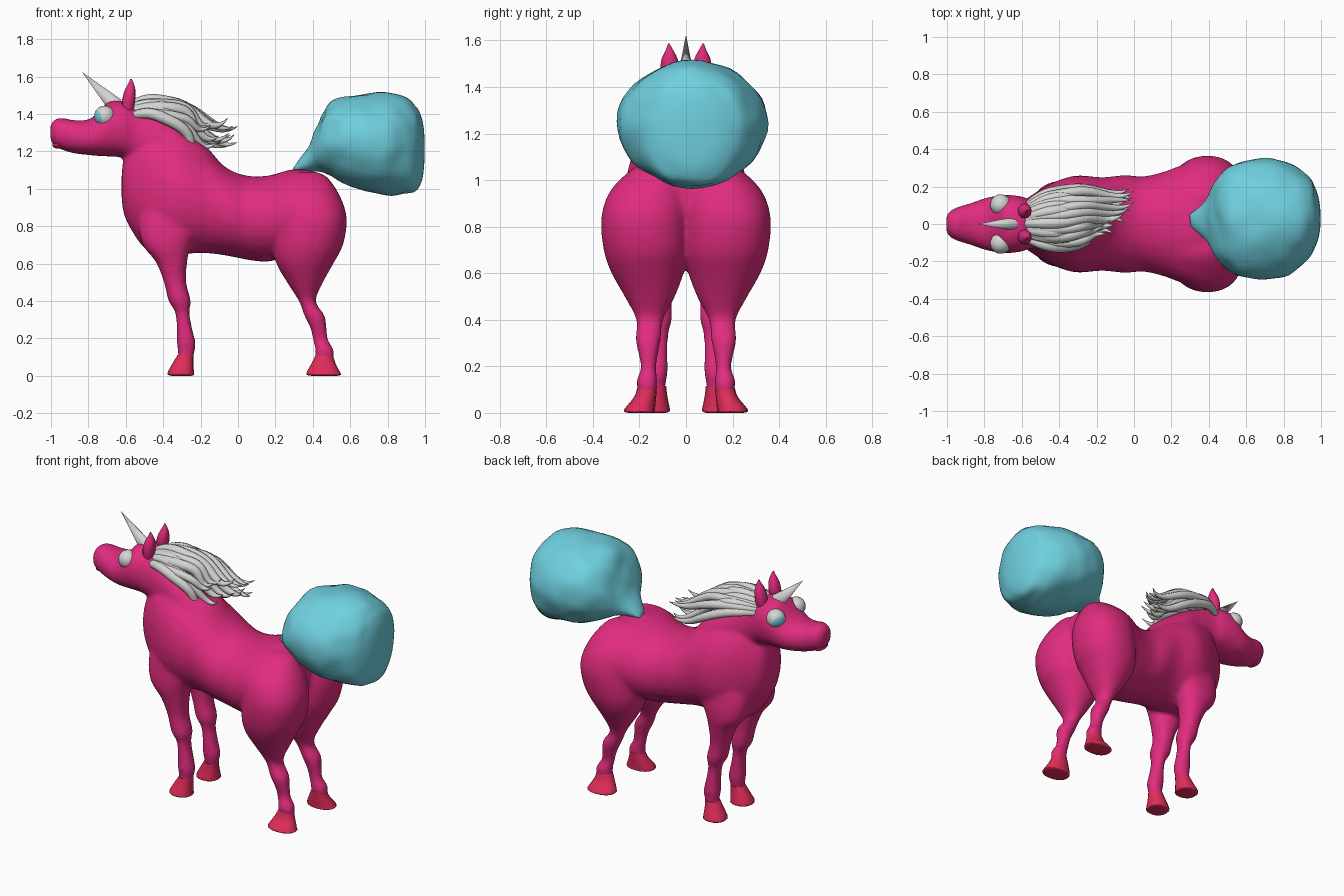
import bpy, bmesh, math, random
from mathutils import Vector, Matrix, noise

random.seed(11)
if "Cube" in bpy.data.objects:
    bpy.data.objects.remove(bpy.data.objects["Cube"], do_unlink=True)


def material(name, *rgb):
    m = bpy.data.materials.new(name)
    m.use_nodes = True
    m.diffuse_color = (*rgb, 1)
    bsdf = next(n for n in m.node_tree.nodes if n.type == 'BSDF_PRINCIPLED')
    bsdf.inputs["Base Color"].default_value = (*rgb, 1)
    return m


PINK = material("pink coat", 0.75, 0.025, 0.21)
RED = material("red hoof", 0.74, 0.025, 0.1)
BLUE = material("sky blue", 0.16, 0.63, 0.74)
WHITE = material("pale grey", 0.66, 0.66, 0.65)


def refine(secs, steps=4):
    """Catmull-Rom interpolation between sections."""
    out = []
    for i in range(len(secs) - 1):
        p0, p1 = secs[max(i - 1, 0)], secs[i]
        p2, p3 = secs[i + 1], secs[min(i + 2, len(secs) - 1)]
        for k in range(steps):
            t = k / steps
            out.append([0.5 * (2 * b + (c - a) * t + (2 * a - 5 * b + 4 * c - d) * t * t
                               + (3 * b - a - 3 * c + d) * t ** 3)
                        for a, b, c, d in zip(p0, p1, p2, p3)])
    return out + [secs[-1]]


def loft(bm, axis, secs, side=1, n=28, power=2.2):
    """Skin rounded sections (position, a0, a1, b0, b1) along x or z."""
    rings = []
    for c, a0, a1, b0, b1 in refine(secs):
        ring = []
        for i in range(n):
            w = math.tau * i / n
            u, v = math.cos(w), math.sin(w)
            u = math.copysign(abs(u) ** (2 / power), u)
            v = math.copysign(abs(v) ** (2 / power), v)
            a = (a0 + a1) / 2 + u * (a1 - a0) / 2
            b = (b0 + b1) / 2 + v * (b1 - b0) / 2
            ring.append(bm.verts.new((c, a, b) if axis == 'x' else (a, side * b, c)))
        rings.append(ring)
    for r, q in zip(rings, rings[1:]):
        for i in range(n):
            j = (i + 1) % n
            bm.faces.new((r[i], r[j], q[j], q[i]))
    bm.faces.new(rings[0])
    bm.faces.new(rings[-1])


def finish(bm, name, *mats, angle=50):
    bmesh.ops.recalc_face_normals(bm, faces=bm.faces)
    me = bpy.data.meshes.new(name)
    bm.to_mesh(me)
    bm.free()
    ob = bpy.data.objects.new(name, me)
    bpy.context.collection.objects.link(ob)
    for m in mats:
        me.materials.append(m)
    bpy.ops.object.select_all(action='DESELECT')
    ob.select_set(True)
    bpy.context.view_layer.objects.active = ob
    bpy.ops.object.shade_smooth_by_angle(angle=math.radians(angle))
    return ob


def along_x(rows):
    """Symmetric sections from (x, bottom, top, half width)."""
    return [(x, -w, w, lo, hi) for x, lo, hi, w in rows]


# Coat: torso, neck with head, and legs fused into one smooth skin
bm = bmesh.new()
loft(bm, 'x', along_x([
    (-.622, .94, 1.08, .05), (-.598, .83, 1.2, .115), (-.5, .68, 1.31, .185),
    (-.4, .64, 1.3, .235), (-.3, .65, 1.27, .26), (-.17, .655, 1.2, .25),
    (-.05, .64, 1.105, .262), (.05, .62, 1.07, .255), (.16, .61, 1.07, .28),
    (.27, .64, 1.1, .32), (.34, .68, 1.105, .32), (.41, .73, 1.09, .25), (.47, .8, 1.05, .15),
    (.505, .88, 1.0, .07)]), power=2.05)
loft(bm, 'x', along_x([
    (-1.003, 1.265, 1.34, .042), (-.985, 1.23, 1.367, .07), (-.945, 1.21, 1.38, .09),
    (-.88, 1.19, 1.367, .11), (-.8, 1.18, 1.37, .138), (-.745, 1.175, 1.412, .15),
    (-.69, 1.172, 1.467, .156), (-.61, 1.165, 1.47, .15), (-.54, 1.13, 1.445, .13),
    (-.42, 1.05, 1.395, .14), (-.3, 1.0, 1.322, .16), (-.17, .95, 1.225, .14), (-.08, .9, 1.12, .1)]))
HIND = [(1.09, .31, .42, .08, .15), (1.06, .24, .48, .03, .215), (.96, .21, .546, -.01, .322),
        (.84, .21, .582, -.014, .364), (.7, .19, .562, -.012, .354), (.6, .205, .51, .01, .32),
        (.5, .262, .455, .047, .264), (.4, .325, .416, .097, .214), (.32, .355, .465, .107, .218),
        (.25, .388, .474, .12, .204), (.19, .4, .483, .128, .194), (.14, .413, .512, .122, .213),
        (.08, .41, .515, .13, .205)]
FORE = [(1.0, -.48, -.2, .06, .2), (.83, -.53, -.19, .03, .225), (.7, -.51, -.25, .04, .23),
        (.61, -.44, -.271, .05, .212),
        (.5, -.396, -.277, .06, .192), (.4, -.372, -.252, .06, .19), (.34, -.336, -.26, .075, .174),
        (.25, -.328, -.244, .078, .174), (.17, -.328, -.225, .078, .177), (.12, -.32, -.234, .088, .17),
        (.07, -.325, -.24, .09, .175)]
for side in (1, -1):
    loft(bm, 'z', HIND, side)
    loft(bm, 'z', FORE, side)
coat = finish(bm, "coat", PINK)
mod = coat.modifiers.new("fuse", 'REMESH')
mod.mode = 'VOXEL'
mod.voxel_size = 0.011
mod.use_smooth_shade = True
mod = coat.modifiers.new("soften", 'SMOOTH')
mod.factor = 0.5
mod.iterations = 16

# Hooves, flared towards the ground
HIND_HOOF = [(.115, .417, .507, .125, .208), (.07, .395, .52, .128, .222),
             (.02, .368, .545, .133, .262), (.005, .37, .55, .135, .264), (0, .39, .53, .15, .245)]
FORE_HOOF = [(.115, -.32, -.238, .085, .172), (.07, -.348, -.238, .08, .185),
             (.02, -.375, -.236, .07, .205), (.005, -.374, -.235, .072, .203), (0, -.355, -.25, .09, .185)]
for side, word in ((1, "left"), (-1, "right")):
    for part, secs in (("hind", HIND_HOOF), ("front", FORE_HOOF)):
        bm = bmesh.new()
        loft(bm, 'z', secs, side, n=16)
        finish(bm, f"{part}_hoof_{word}", RED)

# Lower lip
bm = bmesh.new()
bmesh.ops.create_uvsphere(bm, u_segments=16, v_segments=10, radius=1,
                          matrix=Matrix.Translation((-.963, 0, 1.236)) @ Matrix.Diagonal((.03, .058, .022, 1)))
finish(bm, "lower_lip", RED)

# Bushy ball tail, gently lumpy
bm = bmesh.new()
loft(bm, 'x', [
    (.3, -.01, .05, 1.09, 1.115), (.36, -.07, .1, 1.09, 1.2), (.42, -.14, .2, 1.09, 1.33),
    (.48, -.225, .285, 1.07, 1.445), (.56, -.275, .33, 1.03, 1.49), (.68, -.295, .35, .99, 1.51),
    (.8, -.28, .335, .97, 1.51), (.89, -.225, .29, .97, 1.49), (.95, -.16, .23, .985, 1.445),
    (.985, -.08, .15, 1.05, 1.37), (.997, -.01, .07, 1.15, 1.28)], n=48, power=2.02)
for v in bm.verts:
    if v.co.x < .96:
        v.co += (v.co - Vector((.7, .03, 1.24))).normalized() * noise.noise(v.co * 9) * .014
finish(bm, "tail", BLUE)


def cone(name, base, tip, wide, deep, mat, n=14):
    """Cone from base to tip; wide is its y radius."""
    base, tip = Vector(base), Vector(tip)
    z = (tip - base).normalized()
    x = Vector((0, 1, 0)).cross(z).normalized()
    rot = Matrix((x, z.cross(x), z)).transposed().to_4x4()
    bm = bmesh.new()
    bmesh.ops.create_cone(bm, cap_ends=True, segments=n, radius1=1, radius2=0, depth=1,
                          matrix=Matrix.Translation((base + tip) / 2) @ rot
                          @ Matrix.Diagonal((deep, wide, (tip - base).length, 1)))
    return finish(bm, name, mat)


# Horn, ears and eyes
cone("horn", (-.655, 0, 1.445), (-.835, 0, 1.625), .035, .045, WHITE)
for side, word in ((1, "left"), (-1, "right")):
    bm = bmesh.new()
    loft(bm, 'z', [(1.42, -.62, -.56, .045, .1), (1.47, -.62, -.55, .03, .11),
                   (1.52, -.608, -.548, .036, .105), (1.56, -.588, -.556, .056, .087),
                   (1.588, -.575, -.569, .072, .076)], side, n=12)
    finish(bm, f"ear_{word}", PINK)

    # The iris is a cap around the looking direction
    bm = bmesh.new()
    r = .056
    bmesh.ops.create_uvsphere(bm, u_segments=24, v_segments=18, radius=r)
    for f in bm.faces:
        f.material_index = int(f.calc_center_median().z > r * .8)
    look = Vector((-.85, side * .52, -.15)).to_track_quat('Z', 'Y').to_matrix().to_4x4()
    bm.transform(Matrix.Translation((-.713, side * .103, 1.388)) @ look)
    finish(bm, f"eye_{word}", WHITE, BLUE)


# Mane: tapered wavy locks swept back over the neck
def lock(name, pts, thick):
    cu = bpy.data.curves.new(name, 'CURVE')
    cu.dimensions = '3D'
    cu.bevel_depth = thick
    cu.bevel_resolution = 2
    cu.use_fill_caps = True
    sp = cu.splines.new('NURBS')
    sp.points.add(len(pts) - 1)
    sp.order_u = 4
    sp.use_endpoint_u = True
    sp.resolution_u = 6
    for p, co, rad in zip(sp.points, pts, (.7, 1, 1.1, .95, .7, .05)):
        p.co = (*co, 1)
        p.radius = rad
    cu.materials.append(WHITE)
    ob = bpy.data.objects.new(name, cu)
    bpy.context.collection.objects.link(ob)
    bpy.ops.object.select_all(action='DESELECT')
    ob.select_set(True)
    bpy.context.view_layer.objects.active = ob
    bpy.ops.object.convert(target='MESH')


COUNT = 17
for i in range(COUNT):
    t = 2 * i / (COUNT - 1) - 1
    jit = random.uniform
    drop = t * t
    lift = .05 if i % 2 else -.03
    sway = jit(-.035, .035)
    end = -.02 - .14 * max(0, -t) + jit(-.08, .02)
    lock(f"mane_lock_{i + 1}", [
        (-.58, .01 + .08 * t, 1.44 - .06 * drop),
        (-.5, .025 + .14 * t, 1.475 - .07 * drop + jit(-.01, .02)),
        (-.38, .03 + .16 * t + sway / 2, 1.475 - .1 * drop + jit(-.02, .02)),
        (-.24, .04 + .14 * t - sway, 1.4 - .07 * drop + lift + jit(-.02, .02)),
        (end - .07, .05 + .12 * t + sway, 1.25 - .03 * drop + lift + jit(-.02, .02)),
        (end, .055 + .12 * t - sway / 2, 1.29 - .03 * drop + lift + jit(-.02, .04))],
        jit(.024, .034))
